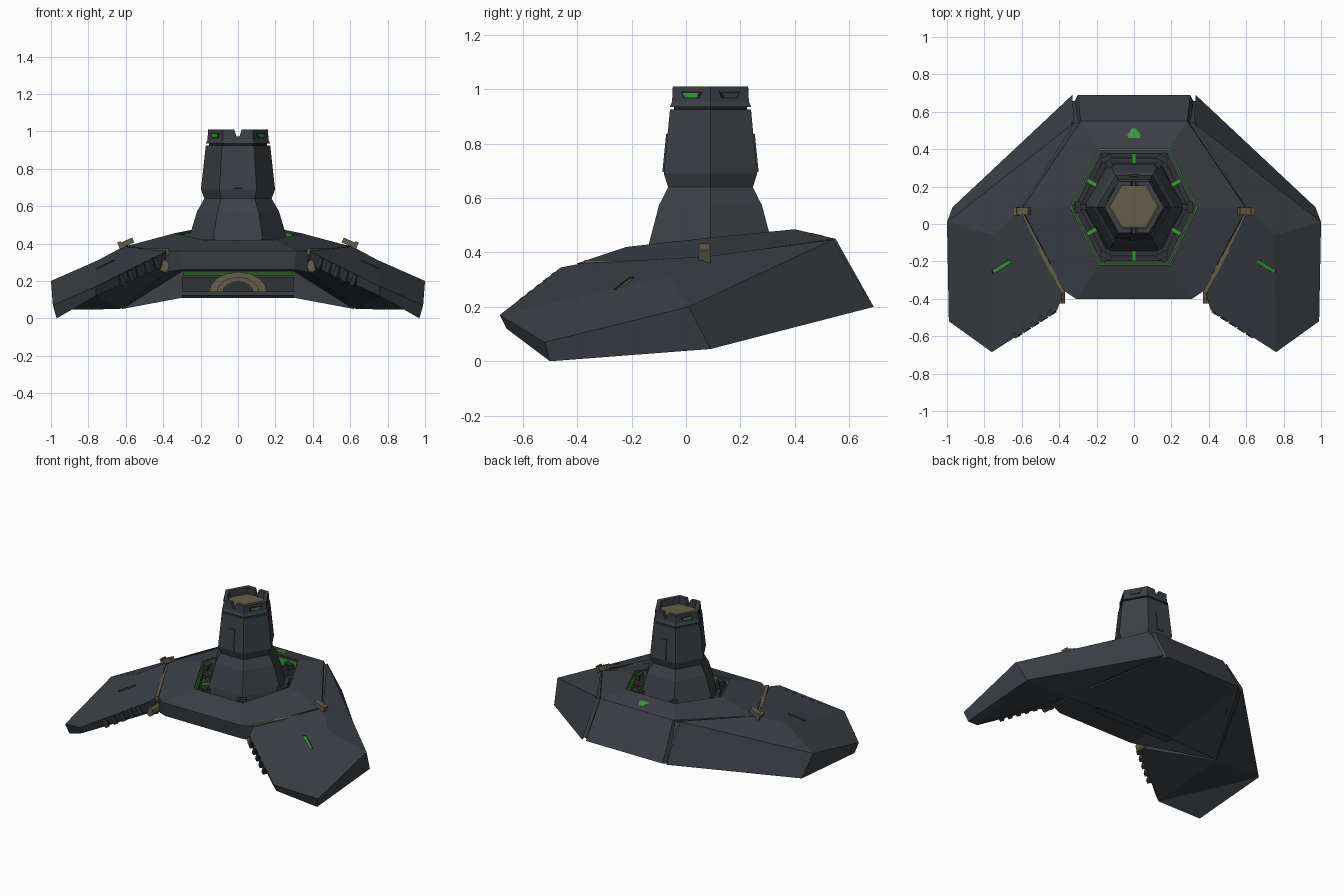
import bpy, bmesh
from math import cos, sin, radians
from mathutils import Vector

cube = bpy.data.objects.get("Cube")
if cube:
    bpy.data.objects.remove(cube, do_unlink=True)


def material(name, rgb):
    m = bpy.data.materials.new(name)
    m.use_nodes = True
    m.diffuse_color = (*rgb, 1)
    bsdf = m.node_tree.nodes["Principled BSDF"]
    bsdf.inputs["Base Color"].default_value = (*rgb, 1)
    bsdf.inputs["Roughness"].default_value = 0.8
    return m


SLATE = material("slate armour", (.045, .052, .060))
DARK = material("dark machinery", (.030, .034, .039))
BLACK = material("black slot", (.012, .013, .015))
TAN = material("tan metal", (.13, .11, .075))
GREEN = material("green light", (.045, .33, .045))
DIM = material("dim green light", (.02, .10, .015))
CENTRE = Vector((0, .09, 0))


def build(name, verts, faces, mat):
    bm = bmesh.new()
    vs = [bm.verts.new(v) for v in verts]
    for f in faces:
        bm.faces.new([vs[i] for i in f])
    bmesh.ops.recalc_face_normals(bm, faces=bm.faces)
    mesh = bpy.data.meshes.new(name)
    bm.to_mesh(mesh)
    bm.free()
    mesh.materials.append(mat)
    ob = bpy.data.objects.new(name, mesh)
    bpy.context.collection.objects.link(ob)
    return ob


def loft(name, rings, mat, closed=False):
    """Join rings of equal length with quads, capping open ends."""
    n, count = len(rings[0]), len(rings)
    verts = [v for r in rings for v in r]
    faces = []
    for k in range(count if closed else count - 1):
        a, b = k * n, (k + 1) % count * n
        faces += [(a + i, a + (i + 1) % n, b + (i + 1) % n, b + i) for i in range(n)]
    if not closed:
        faces += [range(n), range((count - 1) * n, count * n)]
    return build(name, verts, faces, mat)


def cut(target, cutter):
    """Subtract the cutter and throw it away."""
    mod = target.modifiers.new("cut", "BOOLEAN")
    mod.object = cutter
    mod.operation = "DIFFERENCE"
    mod.solver = "EXACT"
    bpy.context.view_layer.objects.active = target
    bpy.ops.object.modifier_apply(modifier=mod.name)
    bpy.data.objects.remove(cutter, do_unlink=True)


def hexagon(r, z):
    """Flat-fronted hexagon around the tower axis."""
    return [CENTRE + Vector((r * cos(radians(a)), r * sin(radians(a)), z)) for a in range(0, 360, 60)]


def both_sides(half):
    """Close a right-hand chain of points into a symmetric ring."""
    return [Vector(p) for p in half] + [Vector((-x, y, z)) for x, y, z in reversed(half)]


def scaled(ring, s, dz):
    """Shrink a ring towards the tower axis, keeping its heights."""
    return [CENTRE + (v - CENTRE) * s + Vector((0, 0, dz + (1 - s) * v.z)) for v in ring]


def box(name, loc, size, mat, x_axis=(1, 0, 0), normal=(0, 0, 1)):
    """Box whose local x follows x_axis and local z follows normal."""
    z = Vector(normal).normalized()
    x = Vector(x_axis)
    x = (x - z * x.dot(z)).normalized()
    y = z.cross(x)
    corners = [(i, j) for i, j in ((-1, -1), (1, -1), (1, 1), (-1, 1))]
    rings = [[Vector(loc) + x * i * size[0] / 2 + y * j * size[1] / 2 + z * k * size[2] / 2
              for i, j in corners] for k in (-1, 1)]
    return loft(name, rings, mat)


# Central hull: pit, sloping deck, skirt and recessed belly
rim = both_sides([(.19, -.22, .42), (.34, .09, .455), (.19, .40, .485)])
pit = [Vector((v.x, v.y, .33)) for v in rim]
deck = both_sides([(.31, -.40, .36), (.37, -.36, .36), (.60, .08, .385), (.285, .55, .45)])
skirt = both_sides([(.30, -.385, .26), (.37, -.345, .25), (.62, .08, .05), (.30, .69, .20)])
floor = both_sides([(.30, .02, .25), (.30, .02, .11)])
P, R, D, S, F = 0, 6, 12, 20, 28
faces = [[P + i for i in range(6)]]
faces += [(P + i, P + (i + 1) % 6, R + (i + 1) % 6, R + i) for i in range(6)]
faces += [(D + i, D + (i + 1) % 8, S + (i + 1) % 8, S + i) for i in range(8)]
faces += [(R, R + 1, D + 2, D + 1, D), (R + 1, R + 2, D + 3, D + 2), (R + 2, R + 3, D + 4, D + 3),
          (R + 3, R + 4, D + 5, D + 4), (R + 4, R + 5, D + 7, D + 6, D + 5), (R + 5, R, D, D + 7)]
faces += [(S, S + 7, F + 3, F), (F, F + 3, F + 2, F + 1), (F + 1, F + 2, S + 4, S + 3),
          (F + 1, S + 3, S + 2), (F + 2, S + 5, S + 4), (S, F, S + 2, S + 1),
          (S + 7, S + 6, S + 5, F + 3), (F, F + 1, S + 2), (F + 3, S + 5, F + 2)]
build("hull", pit + rim + deck + skirt + floor, faces, SLATE)

# Pit lining: glowing band, terraces, corner clamps and spoke lights
loft("pit_light_band", [scaled(rim, s, dz) for s, dz in ((1, -.012), (.98, -.012), (.98, -.062), (1, -.062))],
     GREEN, closed=True)
for k, (r, z) in enumerate(((.93, .35), (.84, .37))):
    loft("pit_terrace_%d" % (k + 1), [[Vector((v.x, v.y, h)) for v in scaled(rim, s, 0)]
                                      for s, h in ((r, z), (r - .08, z), (r - .08, .33), (r, .33))],
         DARK, closed=True)
for i in range(6):
    a = radians(60 * i)
    out = Vector((cos(a), sin(a), 0))
    z = .43 + .03 * out.y
    box("pit_clamp_%d" % i, CENTRE + out * .29 + Vector((0, 0, z - .03)), (.09, .03, .07), DARK, out)
    box("pit_clamp_jaw_%d" % i, CENTRE + out * .30 + Vector((0, 0, z)), (.03, .06, .035), DARK, out)
    a += radians(30)
    out = Vector((cos(a), sin(a), 0))
    box("spoke_light_%d" % i, CENTRE + out * .26 + Vector((0, 0, .375)), (.055, .022, .012), GREEN, out)

# Deck marker at the back, nearly flush
mark = [(.012, .51), (.036, .475), (.03, .46), (-.03, .46), (-.036, .475), (-.012, .51)]
loft("deck_marker", [[Vector((x, y, .485 - (y - .40) * .233 + dz)) for x, y in mark] for dz in (-.004, .001)], GREEN)

# Tower: six-sided column with a waist and flared foot
loft("tower", [hexagon(r, z) for r, z in ((.275, .33), (.265, .42), (.218, .575), (.205, .595), (.180, .64),
                                          (.198, .69), (.172, .925))], SLATE)
loft("tower_neck", [hexagon(.155, .92), hexagon(.155, .945)], BLACK)
crown = loft("tower_crown", [hexagon(r, z) for r, z in ((.172, .935), (.163, .955), (.16, 1.01),
                                                        (.13, 1.01), (.13, .94))], SLATE)
loft("tower_cap", [hexagon(.13, .94), hexagon(.13, .962), hexagon(.12, .968)], TAN)

# V notches through the front and back of the crown
notch = [(-.026, 1.03), (.026, 1.03), (.008, .972), (-.008, .972)]
cut(crown, loft("notch_cutter", [[Vector((x, y, z)) for x, z in notch] for y in (-.2, .4)], DARK))

# Crown windows: dark tapered frame with a slim pane
for deg, mat in ((30, SLATE), (150, GREEN), (210, GREEN), (330, GREEN)):
    a = radians(deg)
    out = Vector((cos(a), sin(a), 0))
    side = Vector((-sin(a), cos(a), 0))
    for part, w0, w1, h, d, m in (("frame", .044, .032, .013, .1425, BLACK), ("pane", .034, .026, .008, .1440, mat)):
        shape = [(-w0, h), (w0, h), (w1, -h), (-w1, -h)]
        loft("crown_window_%s_%d" % (part, deg),
             [[CENTRE + out * r + side * u + Vector((0, 0, .978 + v)) for u, v in shape] for r in (d - .006, d)], m)

# Raised panels on the front and back of the column
for s, name in ((-1, "front"), (1, "back")):
    box("tower_panel_" + name, (0, .09 + s * .1655, .765), (.05, .14, .009), SLATE, (1, 0, 0), (0, s, .1))

# Belly machinery: drum, glow strip and arch
box("belly_drum", (0, 0, .18), (.60, .06, .08), DARK)
box("belly_glow", (0, -.01, .238), (.59, .02, .024), DIM)
box("belly_lip", (0, 0, .118), (.60, .06, .012), BLACK)
box("belly_lip_underside", (0, 0, .111), (.60, .06, .004), SLATE)
for k, (r0, r1, y) in enumerate(((.112, .155, -.06), (.08, .112, -.045))):
    arc = [radians(22.5 * i) for i in range(9)]
    loft("belly_arch_%d" % (k + 1), [[Vector((r * cos(a), y + dy, .14 + r * .7 * sin(a)))
                                      for r, dy in ((r0, 0), (r1, 0), (r1, .06), (r0, .06))] for a in arc], TAN)

# Wings with their trim, built for each side
top = [(.32, .54, .447), (1.0, .01, .20), (.99, -.52, .07), (.76, -.685, .17),
       (.41, -.46, .345), (.385, -.38, .36), (.61, .075, .385)]
under = [(.33, .69, .20), (.97, .09, .045), (.97, -.50, 0), (.76, -.66, .12),
         (.42, -.44, .27), (.385, -.36, .24), (.63, .07, .05)]
knee = (.75, -.06, .31)
wing_faces = [(i, (i + 1) % 7, 7 + (i + 1) % 7, 7 + i) for i in range(7)]
wing_faces += [(0, 6, 14, 1), (6, 5, 4, 3, 14), (1, 14, 3, 2),
               (7, 8, 13), (8, 9, 10), (8, 10, 13), (13, 10, 11, 12)]
filler = [(.27, .54, .44), (.33, .54, .437), (.62, .07, .375), (.58, .08, .375),
          (.28, .67, .20), (.35, .65, .20), (.64, .07, .06), (.58, .08, .06)]
# Slope of the main wing skin and the spot for its light
o, u, v = Vector(top[6]), Vector(top[4]), Vector(top[3])
skin = (v - o).cross(u - o).normalized()
skin *= 1 if skin.z > 0 else -1
light = Vector((.708, -.228, 0))
light.z = o.z - (skin.x * (light.x - o.x) + skin.y * (light.y - o.y)) / skin.z

for s, side in ((1, "left"), (-1, "right")):
    def flip(p):
        return Vector((p[0] * s, p[1], p[2]))
    n = flip(skin)
    wing = build(side + "_wing", [flip(p) for p in top + under + [knee]], wing_faces, SLATE)
    build(side + "_seam_filler", [flip(p) for p in filler],
          [(0, 1, 2, 3), (4, 5, 6, 7), (0, 1, 5, 4), (1, 2, 6, 5), (2, 3, 7, 6), (3, 0, 4, 7)], SLATE)
    # Glowing dash sunk in a slot of the wing skin
    dash = flip((.105, -.065, -.06))
    cut(wing, box("slot_cutter", flip(light), (.122, .020, .03), SLATE, dash, n))
    box(side + "_wing_light", flip(light) - n * .012, (.12, .019, .012), GREEN, dash, n)
    # Tan seam strip, hinge clamp and front bolt
    a, b = flip((.605, .06, .368)), flip((.378, -.368, .342))
    box(side + "_seam_strip", (a + b) / 2, ((b - a).length, .022, .035), TAN, b - a)
    across, up = flip((.9, 0, -.4)), flip((.4, 0, .9))
    box(side + "_hinge_clamp", flip((.592, .068, .405)), (.07, .04, .028), TAN, across, up)
    box(side + "_hinge_tab", flip((.628, .068, .388)), (.02, .045, .045), TAN, across, up)
    loft(side + "_bolt", [[flip((.395 + .026 * cos(radians(t)), y, .28 + .034 * sin(radians(t))))
                           for t in range(0, 360, 36)] for y in (-.425, -.34)], TAN)
    # Low teeth along the inner front edge
    p, q = flip(top[4]), flip(top[3])
    for k in range(5):
        spot = p.lerp(q, .08 + .13 * k) + flip((.004, .007, -.035))
        box("%s_wing_tooth_%d" % (side, k + 1), spot, (.026, .03, .06), DARK, q - p, n)
